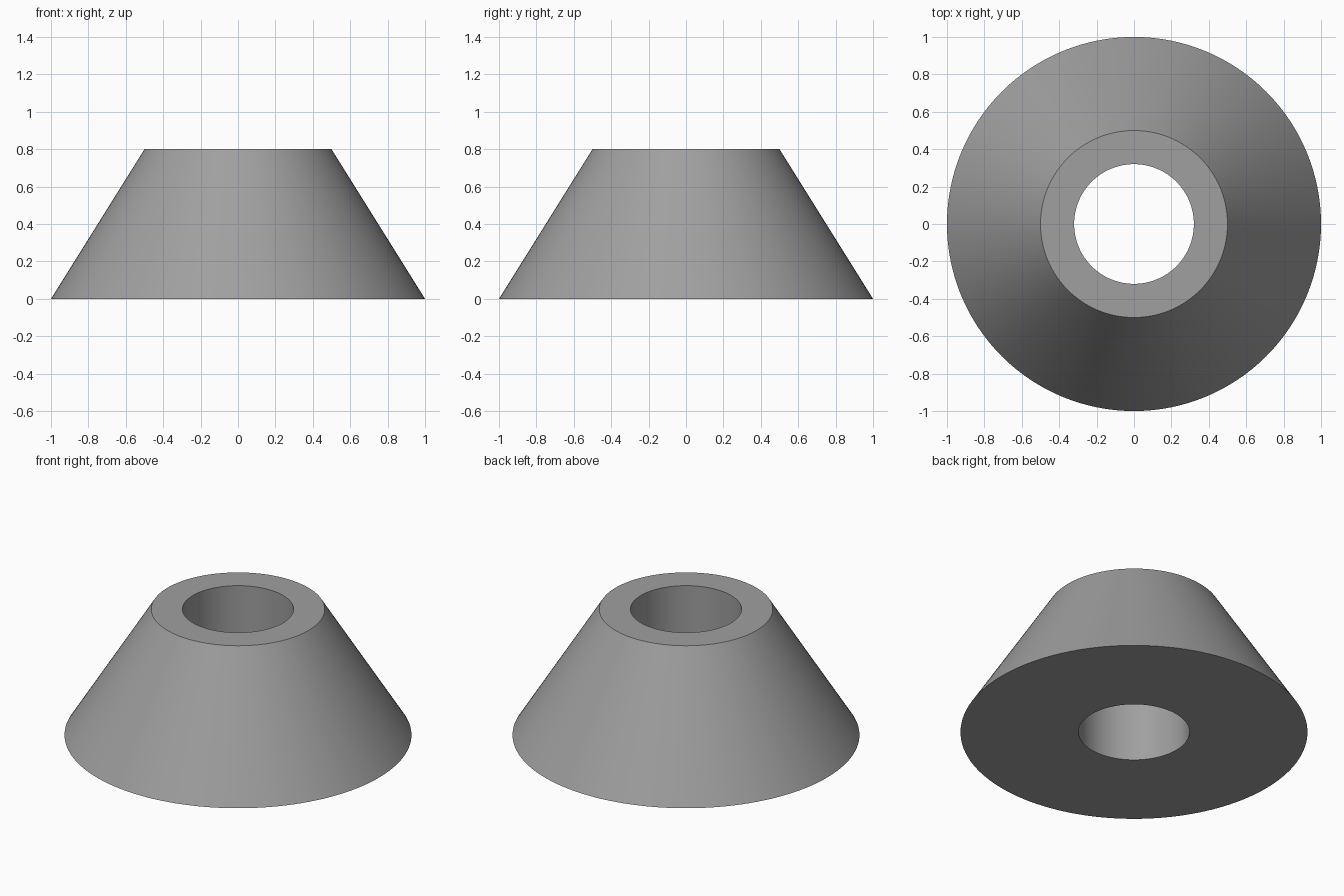
import bpy
import bmesh
import math

if "Cube" in bpy.data.objects:
    bpy.data.objects.remove(bpy.data.objects["Cube"])

SEGMENTS = 128
# Closed cross-section (radius, height), outside bottom going up and back down the bore
PROFILE = [(1.0, 0.0), (0.5, 0.8), (0.32, 0.8), (0.32, 0.0)]

grey = bpy.data.materials.new("plain grey")
grey.diffuse_color = (0.35, 0.35, 0.35, 1.0)
grey.use_nodes = True
grey.node_tree.nodes["Principled BSDF"].inputs["Base Color"].default_value = grey.diffuse_color

# Conical collar with a straight through-hole, swept around z
bm = bmesh.new()
rings = []
for radius, height in PROFILE:
    ring = []
    for i in range(SEGMENTS):
        a = 2 * math.pi * i / SEGMENTS
        ring.append(bm.verts.new((radius * math.cos(a), radius * math.sin(a), height)))
    rings.append(ring)
for k, lower in enumerate(rings):
    upper = rings[(k + 1) % len(rings)]
    for i in range(SEGMENTS):
        j = (i + 1) % SEGMENTS
        bm.faces.new((lower[i], lower[j], upper[j], upper[i]))
bmesh.ops.recalc_face_normals(bm, faces=bm.faces)

mesh = bpy.data.meshes.new("conical_collar")
bm.to_mesh(mesh)
bm.free()
mesh.materials.append(grey)
collar = bpy.data.objects.new("conical_collar", mesh)
bpy.context.collection.objects.link(collar)

# Smooth walls, sharp rims
bpy.context.view_layer.objects.active = collar
collar.select_set(True)
bpy.ops.object.shade_smooth_by_angle(angle=math.radians(30))
